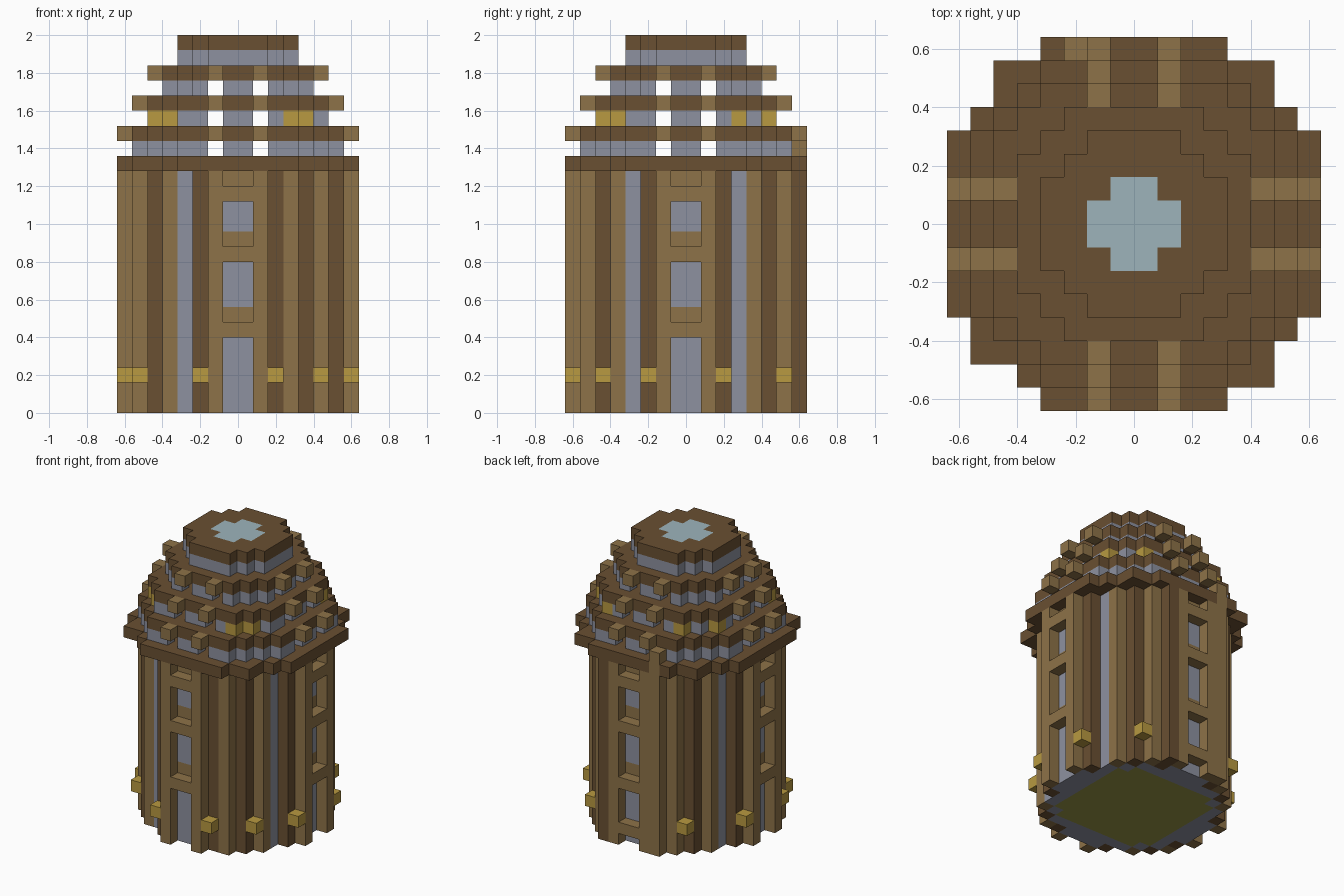
import bpy, bmesh

if "Cube" in bpy.data.objects:
    bpy.data.objects.remove(bpy.data.objects["Cube"], do_unlink=True)

S = 0.08  # edge of one building block


def material(name, r, g, b):
    m = bpy.data.materials.new(name)
    m.use_nodes = True
    m.diffuse_color = (r, g, b, 1)
    bsdf = m.node_tree.nodes["Principled BSDF"]
    bsdf.inputs["Base Color"].default_value = (r, g, b, 1)
    bsdf.inputs["Roughness"].default_value = 0.9
    return m


TAN = material("light wood", 0.27, 0.17, 0.065)
DARK = material("dark wood", 0.144, 0.08, 0.032)
GREY = material("grey stone", 0.27, 0.285, 0.35)
GOLD = material("lamp gold", 0.48, 0.32, 0.052)
GLASS = material("pale blue glass", 0.34, 0.455, 0.5)
OLIVE = material("olive floor", 0.32, 0.3, 0.058)


def build(name, mat, pieces):
    """Make one object from (cells, bottom layer, top layer) prisms; cells are block centres."""
    bm = bmesh.new()
    for cells, lo, hi in pieces:
        cells = set(cells)
        part = bmesh.new()

        def face(*pts):
            part.faces.new([part.verts.new([c * S for c in p]) for p in pts])

        for x, y in cells:
            a, b, c, d = x - .5, x + .5, y - .5, y + .5
            face((a, c, hi), (b, c, hi), (b, d, hi), (a, d, hi))
            face((a, d, lo), (b, d, lo), (b, c, lo), (a, c, lo))
            sides = {(0, -1): ((a, c), (b, c)), (1, 0): ((b, c), (b, d)),
                     (0, 1): ((b, d), (a, d)), (-1, 0): ((a, d), (a, c))}
            for (dx, dy), (p, q) in sides.items():
                if (x + dx, y + dy) not in cells:
                    face((*p, lo), (*q, lo), (*q, hi), (*p, hi))
        bmesh.ops.remove_doubles(part, verts=part.verts, dist=1e-4)
        tmp = bpy.data.meshes.new("part")
        part.to_mesh(tmp)
        part.free()
        bm.from_mesh(tmp)
        bpy.data.meshes.remove(tmp)
    mesh = bpy.data.meshes.new(name)
    bm.to_mesh(mesh)
    bm.free()
    mesh.materials.append(mat)
    obj = bpy.data.objects.new(name, mesh)
    bpy.context.collection.objects.link(obj)
    return obj


RADIUS = {8: 8.35, 7: 7.4, 6: 6.55, 5: 5.2, 4: 4.1}


def disc(h):
    axis = [i + .5 for i in range(-h, h)]
    return {(x, y) for x in axis for y in axis if x * x + y * y < RADIUS[h] ** 2}


def ring(h):
    d = disc(h)
    return {(x, y) for x, y in d
            if not {(x + 1, y), (x - 1, y), (x, y + 1), (x, y - 1)} <= d}


def turn(cells, n):
    for _ in range(n):
        cells = [(-y, x) for x, y in cells]
    return cells


# Tower core and floor
core = ring(6)
build("tower_wall", GREY, [(core, 0, 16)])
build("floor", OLIVE, [(disc(6) - core, 0, 1)])

# Columns around each corner
light, dark = [], []
for sx in (-1, 1):
    for sy in (-1, 1):
        for (x, y), group in (((2.5, 6.5), dark), ((3.5, 6.5), light), ((4.5, 5.5), dark),
                              ((5.5, 4.5), light), ((6.5, 2.5), dark)):
            if sx < 0 and sy < 0:
                x, y = y, x
            group.append(([(sx * x, sy * y)], 0, 16))
back_post = (-2.5, 7.5)
light.append(([back_post], 0, 18))
dark.append(([(2.5, 7.5)], 0, 16))
build("light_columns", TAN, light)
build("dark_columns", DARK, dark)

# Window bays on the four sides, n counts quarter turns from the front
names = ("front", "right", "back", "left")
for n, side in enumerate(names):
    posts = [([c], 0, 16) for c in turn([(-1.5, -7.5), (1.5, -7.5)], n)]
    bar = turn([(-.5, -7.5), (.5, -7.5)], n)
    pane = turn([(-.5, -6.5), (.5, -6.5)], n)
    backing = turn([(-1.5, -6.5), (1.5, -6.5)], n)
    bars = [5, 10, 14] + ([1] if side == "back" else [])
    build(side + "_window_frame", TAN, posts + [(bar, k, k + 1) for k in bars])
    build(side + "_window_sills", TAN, [(pane, k, k + 1) for k in (6, 11, 15)])
    build(side + "_window_panels", GREY,
          [(pane, 0, 6), (pane, 7, 11), (pane, 12, 15), (backing, 0, 16)])

# Lamps near the foot
lamps = [(-2.5, -7.5), (2.5, -7.5), (4.5, 6.5), (-4.5, 6.5), (5.5, -5.5), (-6.5, -4.5)]
lamps += [(sx * 7.5, sy * 2.5) for sx in (-1, 1) for sy in (-1, 1)]
build("foot_lamps", GOLD, [([c], 2, 3) for c in lamps])

# Wide rim under the dome
rim = disc(8) | {(5.5, 6.5), (-5.5, 6.5), (5.5, -6.5), (-6.5, -5.5)}
build("dome_rim", DARK, [(rim - {back_post}, 16, 17)])

# Dome lamps set into the second wall
dome_lamps = {(3.5, -5.5), (4.5, -4.5), (-5.5, -3.5), (-4.5, -4.5),
              (5.5, 3.5), (-5.5, 3.5), (3.5, 5.5), (-3.5, 5.5)}
build("dome_lamps", GOLD, [([c], 19, 20) for c in dome_lamps])

# Stepped dome: pierced wall, ledge and beam ends for each tier
for tier, h in enumerate((7, 6, 5)):
    z = 17 + 2 * tier
    gaps = {c for n in range(4) for c in turn([(-1.5, h - .5), (1.5, h - .5)], n)}
    wall = ring(h) - gaps
    if h == 6:
        wall -= dome_lamps
    build(f"dome_wall_{tier + 1}", GREY, [(wall, z, z + 1)])
    build(f"dome_ledge_{tier + 1}", DARK, [(disc(h), z + 1, z + 2)])
    ends = [c for n in range(4) for c in turn([(-1.5, h + .5), (1.5, h + .5)], n)]
    build(f"beam_ends_{tier + 1}", TAN, [([c], z + 1, z + 2) for c in ends])

# Crown with a cross-shaped skylight
cross = {(x, y) for x, y in disc(4) if max(abs(x), abs(y)) < 2 and min(abs(x), abs(y)) < 1}
build("crown_wall", GREY, [(ring(4), 23, 24)])
build("crown_roof", DARK, [(disc(4) - cross, 24, 25)])
build("skylight", GLASS, [(cross, 24, 25)])
